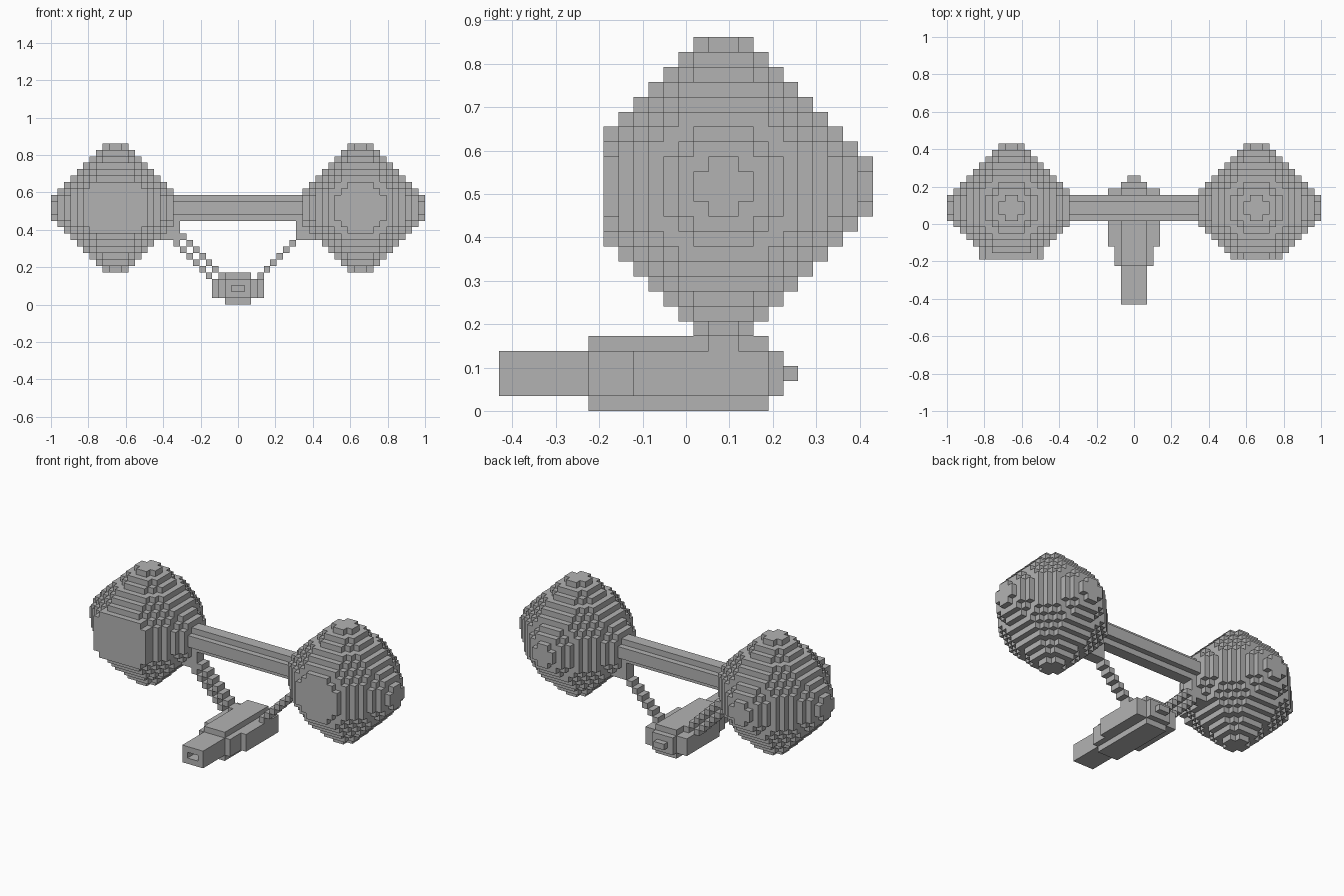
import bpy, bmesh
from itertools import product
from mathutils import Vector

cube = bpy.data.objects.get("Cube")
if cube:
    bpy.data.objects.remove(cube, do_unlink=True)

UNIT = 2 / 58          # edge of one block
BALL_X, BALL_Y, BALL_Z = 19, 3, 15

grey = bpy.data.materials.new("plain_grey")
grey.use_nodes = True
grey.diffuse_color = (0.45, 0.45, 0.45, 1)
grey.node_tree.nodes["Principled BSDF"].inputs["Base Color"].default_value = grey.diffuse_color


def block(x0, x1, y0, y1, z0, z1):
    """Set of cells in a box, upper bounds excluded."""
    return set(product(range(x0, x1), range(y0, y1), range(z0, z1)))


def build(name, cells):
    """Turn a set of cells into a mesh made of its outer faces."""
    bm = bmesh.new()
    corners = {}

    def corner(p):
        if p not in corners:
            corners[p] = bm.verts.new(Vector((p[0], p[1] - 0.5, p[2])) * UNIT)
        return corners[p]

    for cell in sorted(cells):
        for axis, side in product(range(3), (0, 1)):
            near = list(cell)
            near[axis] += 2 * side - 1
            if tuple(near) in cells:
                continue
            ring = []
            for a, b in ((0, 0), (1, 0), (1, 1), (0, 1)):
                p = list(cell)
                p[axis] += side
                p[(axis + 1) % 3] += a
                p[(axis + 2) % 3] += b
                ring.append(corner(tuple(p)))
            bm.faces.new(ring if side else ring[::-1])
    mesh = bpy.data.meshes.new(name)
    bm.to_mesh(mesh)
    bm.free()
    mesh.materials.append(grey)
    obj = bpy.data.objects.new(name, mesh)
    bpy.context.collection.objects.link(obj)
    return obj


def rank(n):
    """Distance of a cell from the centre plane, counted from one."""
    return n + 1 if n >= 0 else -n


def ball(centre_x, wide_face):
    """Faceted ball of stepped blocks with a cut front."""
    cells = set()
    for x, y, z in product(range(-10, 10), range(-8, 10), range(-10, 10)):
        i, j, k = sorted((rank(x), rank(y), rank(z)))
        limit = 15 - (k > 7) - (k > 9)
        inside = j + k <= 12 and i + j + k <= limit
        if wide_face and y == -8:
            inside = rank(x) <= 5 and rank(z) <= 4 and rank(x) + rank(z) <= 8
        if inside:
            cells.add((x + centre_x, y + BALL_Y, z + BALL_Z))
    return cells


# Large balls at both ends
build("left_ball", ball(BALL_X, False))
build("right_ball", ball(-BALL_X, True))

# Round-edged bar between the balls
build("cross_bar", block(-9, 9, 1, 5, 14, 16) | block(-9, 9, 2, 4, 13, 17))

# Brackets under the bar ends
build("left_bracket", block(9, 12, 2, 4, 10, 13))
build("right_bracket", block(-12, -9, 2, 4, 10, 13))

# Stepped struts down to the body, doubled on the right
left_strut, right_strut = set(), set()
for s in range(7):
    left_strut |= block(8 - s, 9 - s, 2, 4, 9 - s, 10 - s)
    right_strut |= block(s - 10, s - 9, 2, 4, 9 - s, 10 - s)
    right_strut |= block(s - 9, s - 8, 2, 4, 10 - s, 11 - s)
build("left_strut", left_strut)
build("right_strut", right_strut)

# Hanging body with stepped sides and a rear knob
body = block(-2, 2, -6, 6, 0, 5)
body |= block(-3, 3, -6, -3, 1, 4)
body |= block(-4, 4, -3, 6, 1, 4)
body |= block(-2, 2, 6, 7, 1, 4)
body |= block(-1, 1, 7, 8, 2, 3)
build("hanging_body", body)

# Barrel with a slot in its front end
build("barrel", block(-2, 2, -12, -6, 1, 4) - block(-1, 1, -12, -9, 2, 3))
